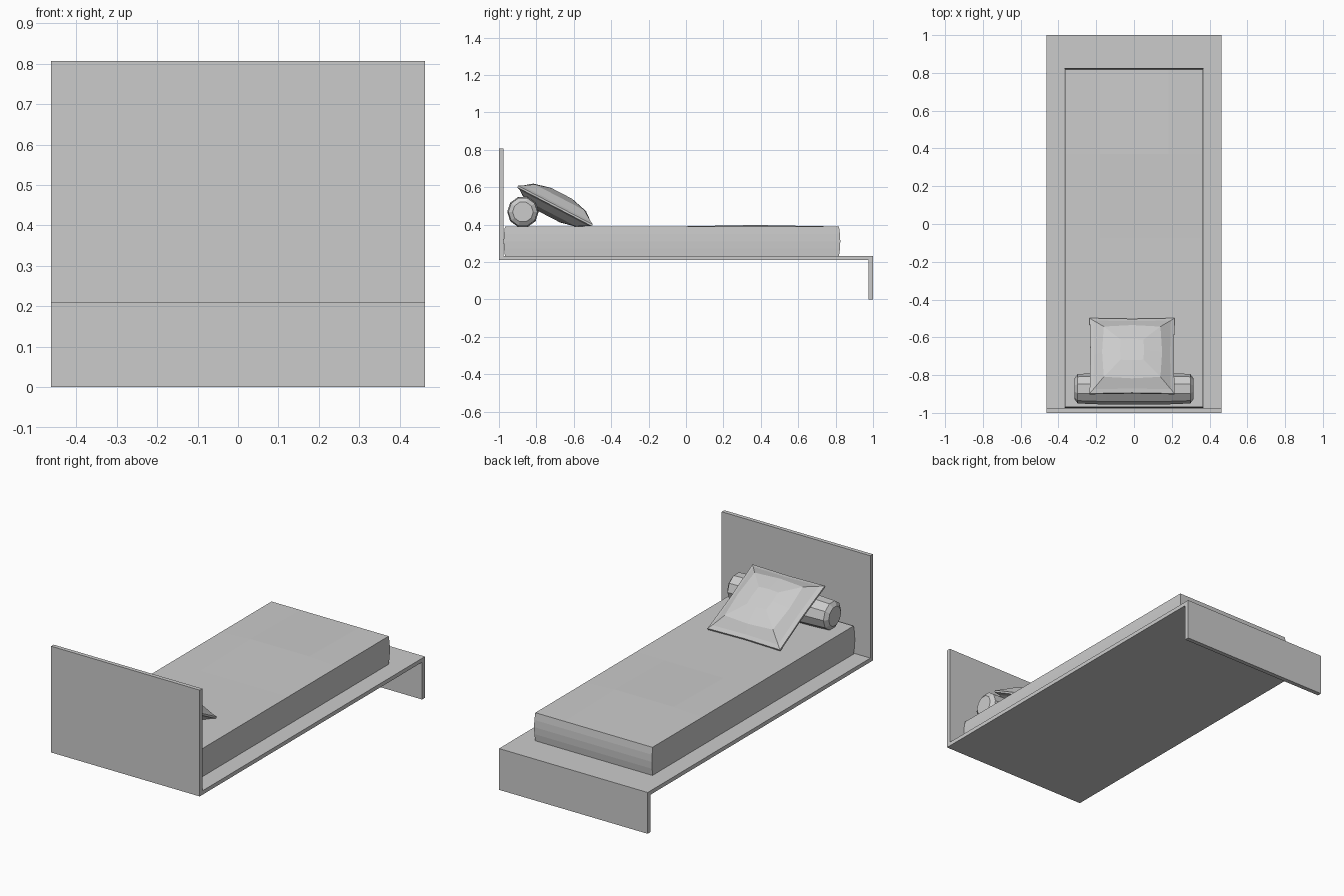
import bpy, bmesh, math
from mathutils import Matrix

if "Cube" in bpy.data.objects:
    bpy.data.objects.remove(bpy.data.objects["Cube"])


def finish(bm, name):
    bmesh.ops.recalc_face_normals(bm, faces=bm.faces)
    mesh = bpy.data.meshes.new(name)
    bm.to_mesh(mesh)
    bm.free()
    obj = bpy.data.objects.new(name, mesh)
    bpy.context.collection.objects.link(obj)
    return obj


def loft(bm, rings):
    """Join equal-length closed rings of points and cap both ends."""
    loops = [[bm.verts.new(p) for p in ring] for ring in rings]
    for a, b in zip(loops, loops[1:]):
        n = len(a)
        for i in range(n):
            bm.faces.new((a[i], a[(i + 1) % n], b[(i + 1) % n], b[i]))
    bm.faces.new(loops[0])
    bm.faces.new(loops[-1])


# Bed frame: headboard, platform and foot panel as one bent profile (y, z)
profile = [(-1, 0.21), (0.975, 0.21), (0.975, 0), (1, 0), (1, 0.232),
           (-0.977, 0.232), (-0.977, 0.807), (-1, 0.807)]
bm = bmesh.new()
loft(bm, [[(x, y, z) for y, z in profile] for x in (-0.462, 0.462)])
finish(bm, "bed_frame")

# Mattress: box with slightly bulging sides and a gently raised top
bm = bmesh.new()
bmesh.ops.create_cube(bm, size=2)
bmesh.ops.subdivide_edges(bm, edges=bm.edges[:], cuts=3, use_grid_fill=True)
for v in bm.verts:
    x, y, z = v.co
    side = 1 - 0.008 * z * z
    top = 0.008 if z > 0.99 and 0.2 < y < 0.8 and abs(x) < 0.8 else 0
    v.co = (x * 0.367 * side, -0.075 + y * 0.9 * side, 0.311 + z * 0.079 + top)
finish(bm, "mattress")

# Bolster: ten-sided roll with chamfered ends
bm = bmesh.new()
rings = []
for x, r in ((-0.315, 0.055), (-0.298, 0.078), (-0.15, 0.084), (0.15, 0.084),
             (0.298, 0.078), (0.315, 0.055)):
    rings.append([(x, -0.872 + r * math.cos(math.tau * i / 10),
                   0.468 + r * math.sin(math.tau * i / 10)) for i in range(10)])
loft(bm, rings)
finish(bm, "bolster")

# Pillow: square cushion with a thin hem, leaning on the bolster
bm = bmesh.new()
sections = [(0.06, -0.066), (0.15, -0.045), (0.205, -0.013), (0.225, -0.005),
            (0.225, 0.005), (0.205, 0.016), (0.15, 0.052), (0.06, 0.076)]
rings = []
for r, h in sections:
    m = r * (0.98 if r > 0.2 else 1.06)
    rings.append([(-r, -r, h), (0, -m, h), (r, -r, h), (m, 0, h),
                  (r, r, h), (0, m, h), (-r, r, h), (-m, 0, h)])
loft(bm, rings)
pillow = finish(bm, "pillow")
pillow.data.transform(Matrix.Translation((-0.01, -0.70, 0.50))
                      @ Matrix.Rotation(math.radians(-27.5), 4, 'X'))
